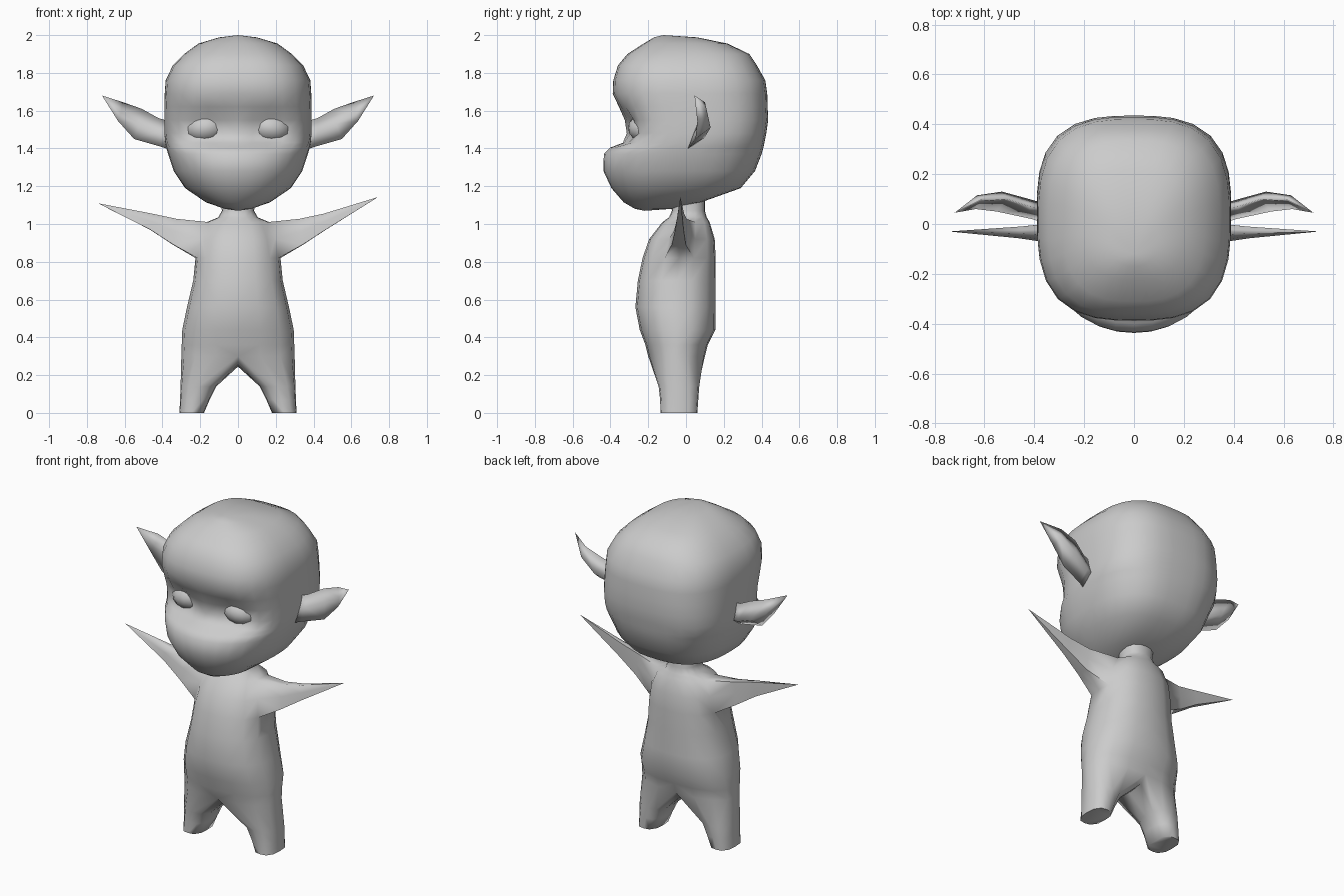
import bpy, bmesh
from math import sin, cos, pi, exp
from mathutils import Matrix, Vector

cube = bpy.data.objects.get("Cube")
if cube:
    bpy.data.objects.remove(cube)

grey = bpy.data.materials.new("plain grey")
grey.use_nodes = True
grey.diffuse_color = (0.6, 0.6, 0.6, 1)
grey.node_tree.nodes["Principled BSDF"].inputs["Base Color"].default_value = (0.6, 0.6, 0.6, 1)


def finish(bm, name, mirror=True):
    """Mirror the left half, make a smooth object from it."""
    if mirror:
        bmesh.ops.mirror(bm, geom=bm.verts[:] + bm.edges[:] + bm.faces[:],
                         axis='X', merge_dist=0.0005)
    bmesh.ops.recalc_face_normals(bm, faces=bm.faces)
    for f in bm.faces:
        f.smooth = True
    mesh = bpy.data.meshes.new(name)
    bm.to_mesh(mesh)
    bm.free()
    mesh.materials.append(grey)
    ob = bpy.data.objects.new(name, mesh)
    bpy.context.collection.objects.link(ob)
    return ob


def half_ring(bm, z, w, front, back, count, n_front, n_back):
    """Half of a superellipse on +x, running from front to back."""
    mid, depth = (front + back) / 2, (back - front) / 2
    ring = []
    for i in range(count + 1):
        a = pi * i / count
        s, c = sin(a), cos(a)
        n = n_front if c > 0 else n_back
        r = (abs(s) ** n + abs(c) ** n) ** (-1 / n)
        x = 0 if i in (0, count) else w * s * r
        ring.append(bm.verts.new((x, mid - depth * c * r, z)))
    return ring


def bridge(bm, a, b, closed=False):
    steps = len(a) if closed else len(a) - 1
    return [bm.faces.new((a[i], a[(i + 1) % len(a)], b[(i + 1) % len(b)], b[i]))
            for i in range(steps)]


def fan(bm, ring, point):
    tip = bm.verts.new(point)
    for a, b in zip(ring, ring[1:]):
        bm.faces.new((a, b, tip))


# Head: stacked rings of height, half width, front, back, front squareness
head_rows = [
    (1.08, .07, -.27, -.08, 2), (1.115, .17, -.33, .08, 2.1), (1.19, .28, -.395, .29, 2.2),
    (1.28, .34, -.437, .365, 2.2), (1.37, .37, -.435, .40, 2.2), (1.405, .38, -.40, .41, 2.4),
    (1.43, .385, -.335, .415, 2.9), (1.48, .39, -.315, .425, 3.1), (1.55, .39, -.325, .435, 3.1),
    (1.62, .39, -.355, .432, 3), (1.69, .388, -.388, .43, 2.9), (1.76, .383, -.385, .42, 2.9),
    (1.84, .345, -.36, .375, 2.9), (1.90, .285, -.31, .335, 2.8), (1.955, .21, -.225, .22, 2.6),
    (1.988, .10, -.17, .06, 2.2)]
bm = bmesh.new()
rings = [half_ring(bm, z, w, f, b, 16, n, 2.9) for z, w, f, b, n in head_rows]
for a, b in zip(rings, rings[1:]):
    bridge(bm, a, b)
fan(bm, rings[0], (0, -.22, 1.07))
fan(bm, rings[-1], (0, -.12, 2.0))
# Eye sockets pressed into the face
for v in bm.verts:
    if v.co.y < -.1:
        d = ((v.co.x - .17) / .09) ** 2 + ((v.co.z - 1.5) / .07) ** 2
        v.co.y += .06 * exp(-d)
finish(bm, "head")

# Eyes
for side, name in ((1, "left_eye"), (-1, "right_eye")):
    bm = bmesh.new()
    bmesh.ops.create_uvsphere(bm, u_segments=10, v_segments=8, radius=1)
    place = (Matrix.Translation((side * .175, -.215, 1.507))
             @ Matrix.Rotation(side * .2, 4, 'Z') @ Matrix.Rotation(side * .12, 4, 'Y')
             @ Matrix.Diagonal((.108, .09, .08, 1)) @ Matrix.Rotation(pi / 2, 4, 'X'))
    bmesh.ops.transform(bm, matrix=place, verts=bm.verts)
    finish(bm, name, mirror=False)

# Ears: cupped leaf sections of top, front, bottom and back points
ear_sections = [
    [(.35, .06, 1.54), (.35, .03, 1.47), (.35, .00, 1.39), (.35, .08, 1.45)],
    [(.42, .07, 1.56), (.42, .05, 1.49), (.41, .02, 1.41), (.42, .10, 1.46)],
    [(.51, .10, 1.61), (.52, .095, 1.53), (.55, .05, 1.45), (.53, .13, 1.51)],
    [(.61, .10, 1.645), (.62, .09, 1.59), (.635, .06, 1.545), (.63, .115, 1.58)]]
bm = bmesh.new()
ear = [[bm.verts.new(p) for p in section] for section in ear_sections]
for a, b in zip(ear, ear[1:]):
    bridge(bm, a, b, closed=True)
fan(bm, ear[-1] + ear[-1][:1], (.72, .045, 1.68))
bm.faces.new(ear[0])
finish(bm, "ears")

# Torso and neck: rows of height, half width, front, back
body_rows = [
    (.30, .30, -.20, .10), (.36, .298, -.215, .115), (.44, .295, -.245, .155),
    (.56, .27, -.268, .157), (.70, .237, -.255, .157), (.82, .225, -.23, .157),
    (.92, .205, -.195, .152), (1.01, .165, -.125, .125), (1.035, .105, -.09, .11),
    (1.07, .085, -.075, .10), (1.16, .10, -.08, .10)]
bm = bmesh.new()
rings = [half_ring(bm, *row, 8, 2.4, 2.6) for row in body_rows]
rows = [bridge(bm, a, b) for a, b in zip(rings, rings[1:])]

# Arms drawn out of the shoulder faces into spikes
shoulder = rows[5][3:5] + rows[6][3:5]


def draw_out(faces, centre, scale):
    out = bmesh.ops.extrude_face_region(bm, geom=faces)["geom"]
    bmesh.ops.delete(bm, geom=faces, context='FACES_ONLY')
    verts = [g for g in out if isinstance(g, bmesh.types.BMVert)]
    mid = sum((v.co for v in verts), Vector()) / len(verts)
    for v in verts:
        d = v.co - mid
        v.co = Vector(centre) + Vector((d.x * scale[0], d.y * scale[1], d.z * scale[2]))
    return [g for g in out if isinstance(g, bmesh.types.BMFace)], verts


faces, _ = draw_out(shoulder, (.335, -.03, .96), (.3, .48, .72))
faces, _ = draw_out(faces, (.46, -.03, 1.013), (.6, .6, .62))
_, tip = draw_out(faces, (.742, -.03, 1.143), (.01, .01, .01))
bmesh.ops.pointmerge(bm, verts=tip, merge_co=(.742, -.03, 1.143))

# Legs: the bottom of the torso closes along the crotch and runs down
seam = [bm.verts.new((0, y, z)) for y, z in ((.06, .255), (-.04, .245), (-.14, .255))]
last = rings[0] + seam
for z, x_in, x_out, front, back in ((.14, .115, .304, -.145, .07), (.07, .15, .307, -.137, .065),
                                    (0, .18, .31, -.135, .06)):
    cx, rx = (x_in + x_out) / 2, (x_out - x_in) / 2
    cy, ry = (front + back) / 2, (back - front) / 2
    ring = []
    for i in range(12):
        a = 2 * pi * (i - 1) / 12 if i else -pi / 6
        s, c = sin(a), cos(a)
        r = (abs(s) ** 3 + abs(c) ** 3) ** (-1 / 3)
        ring.append(bm.verts.new((cx + rx * s * r, cy - ry * c * r, z)))
    bridge(bm, last, ring, closed=True)
    last = ring
bm.faces.new(last)
body = finish(bm, "body")

# The right arm is held slightly lower
for v in body.data.vertices:
    if v.co.x < -.7:
        v.co.z -= .033

# Keep the soles crisp
bpy.ops.object.select_all(action='DESELECT')
body.select_set(True)
bpy.context.view_layer.objects.active = body
bpy.ops.object.shade_smooth_by_angle(angle=pi * .42)
